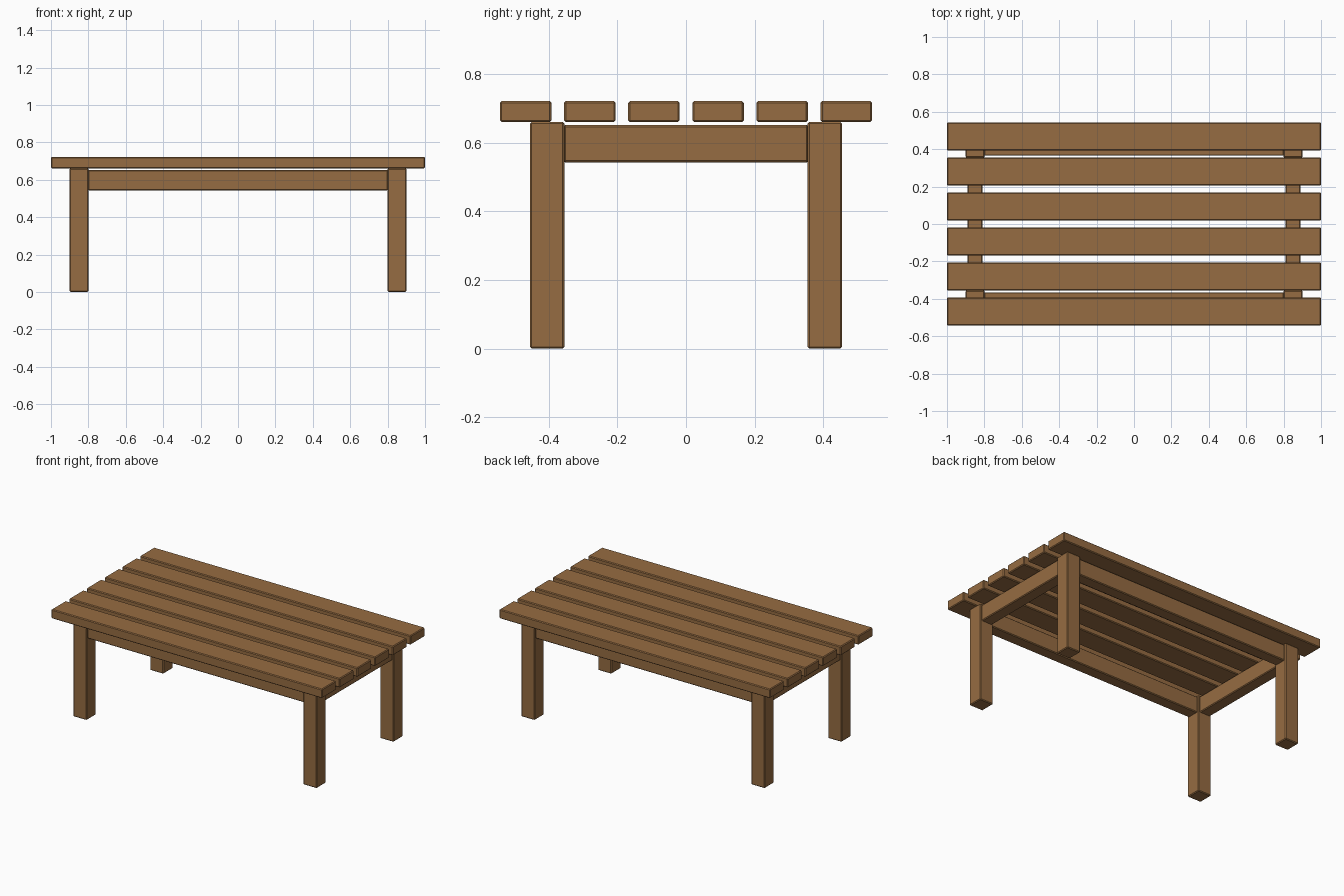
import bpy

if "Cube" in bpy.data.objects:
    bpy.data.objects.remove(bpy.data.objects["Cube"])

wood = bpy.data.materials.new("brown wood")
wood.diffuse_color = (0.305, 0.150, 0.054, 1)
wood.use_nodes = True
wood.node_tree.nodes["Principled BSDF"].inputs["Base Color"].default_value = wood.diffuse_color


def board(name, x, y, z):
    """Box from (min, max) ranges with a small chamfer on its edges."""
    ranges = (x, y, z)
    bpy.ops.mesh.primitive_cube_add(size=1, location=[(a + b) / 2 for a, b in ranges])
    ob = bpy.context.object
    ob.name = name
    ob.scale = [b - a for a, b in ranges]
    bpy.ops.object.transform_apply(location=False, rotation=False, scale=True)
    bev = ob.modifiers.new("chamfer", 'BEVEL')
    bev.width = 0.005
    bev.segments = 1
    ob.data.materials.append(wood)
    return ob


def span(centre, size):
    return (centre - size / 2, centre + size / 2)


LEG_X, LEG_Y, LEG = 0.85, 0.405, 0.10
LEG_TOP, TOP = 0.661, 0.722
APRON_Z = (0.543, 0.652)

# Table top: six spaced planks
for i in range(6):
    board(f"top_plank_{i + 1}", (-1, 1), span((i - 2.5) * 0.187, 0.15), (LEG_TOP, TOP))

# Four square legs
for sx, side in ((-1, "left"), (1, "right")):
    for sy, end in ((-1, "front"), (1, "back")):
        board(f"{end}_{side}_leg", span(sx * LEG_X, LEG), span(sy * LEG_Y, LEG), (0, LEG_TOP))

# Long aprons along front and back, short aprons at the sides
for s, name in ((-1, "front_apron"), (1, "back_apron")):
    board(name, (-0.802, 0.802), span(s * LEG_Y, 0.08), APRON_Z)
for s, name in ((-1, "left_apron"), (1, "right_apron")):
    board(name, span(s * LEG_X, 0.08), (-0.357, 0.357), APRON_Z)
